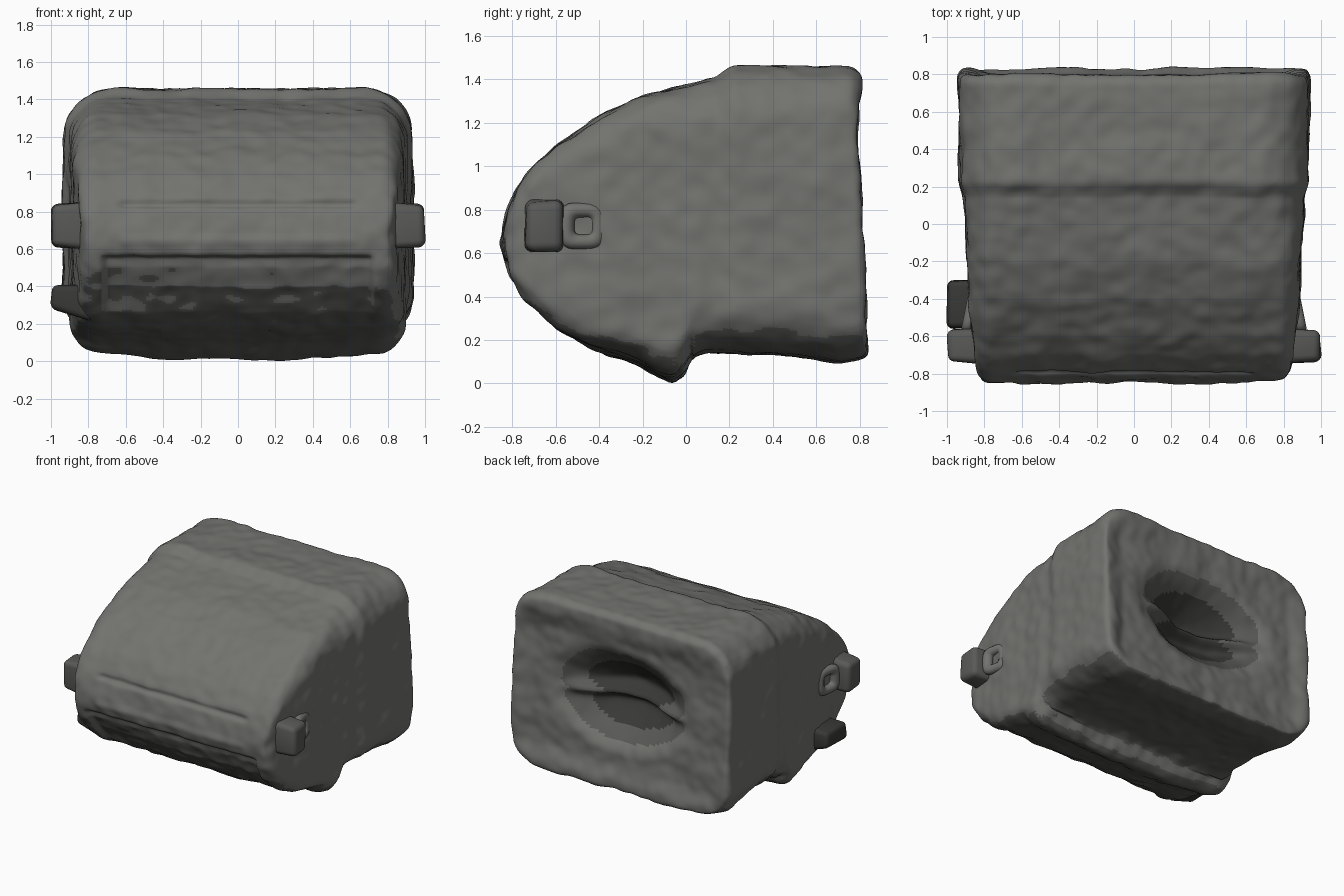
import bpy, bmesh, math
from mathutils import Vector, noise

if "Cube" in bpy.data.objects:
    bpy.data.objects.remove(bpy.data.objects["Cube"])

# Side-view outlines as (y, value): roof, underside, half width, corner radius
TOP = [(-.842, .70), (-.82, .80), (-.78, .89), (-.7, 1.0), (-.6, 1.09), (-.4, 1.225), (-.2, 1.32),
       (0, 1.37), (.15, 1.405), (.22, 1.455), (.76, 1.455), (.80, 1.42)]
BOT = [(-.842, .60), (-.81, .49), (-.74, .38), (-.6, .25), (-.45, .17), (-.22, .09), (-.13, .03),
       (-.06, .0), (-.01, .04), (.03, .13), (.1, .15), (.4, .14), (.7, .10), (.80, .13)]
HALF = [(-.842, .80), (-.78, .84), (-.4, .88), (.15, .91), (.22, .93), (.77, .938), (.80, .92)]
RAD = [(-.842, .06), (-.6, .11), (-.1, .17), (.22, .25), (.80, .25)]


def material(name, r, g, b):
    m = bpy.data.materials.new(name)
    m.diffuse_color = (r, g, b, 1)
    m.use_nodes = True
    m.node_tree.nodes["Principled BSDF"].inputs["Base Color"].default_value = m.diffuse_color
    return m


STONE = material("stone", .17, .17, .16)
SHADE = material("shaded_stone", .10, .10, .095)
DARK = material("dark_stone", .04, .04, .037)


def interp(table, t):
    for (a, va), (b, vb) in zip(table, table[1:]):
        if t <= b:
            return va + (vb - va) * max(0, (t - a) / (b - a))
    return table[-1][1]


def smooth(a, b, t):
    t = min(1, max(0, (t - a) / (b - a)))
    return t * t * (3 - 2 * t)


def bell(t, width):
    return math.exp(-(t / width) ** 2)


def section(y):
    """Rounded-rectangle cross-section of the housing at depth y."""
    zt, zb, h = interp(TOP, y), interp(BOT, y), interp(HALF, y)
    r = min(interp(RAD, y), (zt - zb) * .48)
    pts = []
    for k, (sx, zc) in enumerate([(1, zt - r), (-1, zt - r), (-1, zb + r), (1, zb + r)]):
        for i in range(9):
            a = math.pi / 2 * (k + i / 8)
            pts.append((sx * (h - r) + r * math.cos(a), y, zc + r * math.sin(a)))
    return pts


def bake(ob):
    """Replace an object's mesh with its modified result."""
    dg = bpy.context.evaluated_depsgraph_get()
    me = bpy.data.meshes.new_from_object(ob.evaluated_get(dg))
    ob.modifiers.clear()
    ob.data = me
    return me


def displace(me, func):
    """Move every vertex to func(position, normal), writing all at once."""
    pairs = [(v.co.copy(), v.normal.copy()) for v in me.vertices]
    me.vertices.foreach_set("co", [c for p, n in pairs for c in func(p, n)])
    me.update()


def worn(p, n):
    return p + n * (noise.noise(p * 4) * .014 + noise.noise(p * 11) * .009)


def finish(ob, *mats):
    ob.data.materials.clear()
    for m in mats:
        ob.data.materials.append(m)
    ob.data.polygons.foreach_set("use_smooth", [True] * len(ob.data.polygons))


def new_object(name, bm):
    bmesh.ops.recalc_face_normals(bm, faces=bm.faces)
    me = bpy.data.meshes.new(name)
    bm.to_mesh(me)
    bm.free()
    ob = bpy.data.objects.new(name, me)
    bpy.context.collection.objects.link(ob)
    return ob


# Main housing: loft of cross-sections, then an even mesh for the worn surface
bm = bmesh.new()
ys = sorted({t[0] for t in TOP + BOT + HALF} | {round(-.84 + .04 * i, 3) for i in range(41)})
rings = [[bm.verts.new(p) for p in section(y)] for y in ys]
for a, b in zip(rings, rings[1:]):
    for i in range(len(a)):
        j = (i + 1) % len(a)
        bm.faces.new((a[i], a[j], b[j], b[i]))
bm.faces.new(rings[0])
bm.faces.new(rings[-1])
body = new_object("housing", bm)
mod = body.modifiers.new("even", 'REMESH')
mod.mode = 'VOXEL'
mod.voxel_size = .018
mod = body.modifiers.new("soften", 'SMOOTH')
mod.iterations = 3
me = bake(body)


def details(p, n):
    x, y, z = p
    q = p.copy()
    # Nose: upper crease, lip and recessed lower panel
    if n.y < -.25 and y < -.3:
        inside = 1 - smooth(.60, .66, abs(x))
        panel = (1 - smooth(.69, .74, abs(x))) * smooth(.12, .42, z) * (1 - smooth(.54, .575, z))
        q += n * ((.014 * bell(z - .645, .03) - .02 * bell(z - .84, .016)) * inside - .035 * panel)
    # Underside lip fades towards the sides
    if y < .03:
        q.z += .04 * smooth(.3, .9, abs(x)) * (1 - smooth(.04, .25, z))
    # Back face: leaning wall, soft wide hollow with a ledge across it
    if y > .70:
        q.y += .03 * (1 - smooth(.15, 1.3, z)) * smooth(.70, .77, y)
    if y > .77 and n.y > .5:
        r = math.hypot(x / .66, (z - .80) / .42)
        hollow = .28 * (1 - smooth(.1, 1.0, r))
        ledge = .11 * bell(z - .78, .045) * (1 - smooth(.4, .9, r))
        dish = .03 * (1 - smooth(.75, .9, abs(x))) * smooth(.18, .32, z) * (1 - smooth(1.2, 1.36, z))
        q.y -= max(0, hollow - ledge) + dish
    return q


displace(me, worn)
displace(me, details)
finish(body, STONE, SHADE, DARK)
for f in me.polygons:
    c = f.center
    # Darker stone in the hollow and under the belly
    if abs(c.x) < .64 and .4 < c.z < 1.2 and c.y > .4 and c.y < .75:
        f.material_index = 2 if c.y < .66 else 1
    elif f.normal.z < -.6:
        f.material_index = 1


def lug(name, lo, hi, taper=1.0, lift=0.0, mat=SHADE):
    """Worn rounded block; outer end scaled by taper, its underside raised by lift."""
    lo, hi = Vector(lo), Vector(hi)
    c, s = (lo + hi) / 2, hi - lo
    out = 1 if c.x > 0 else -1
    bm = bmesh.new()
    bmesh.ops.create_cube(bm, size=1)
    for v in bm.verts:
        outer = v.co.x * out > 0
        k = taper if outer else 1
        up = lift if outer and v.co.z < 0 else 0
        v.co = c + Vector((v.co.x * s.x, v.co.y * s.y * k, v.co.z * s.z * k + up))
    bmesh.ops.bevel(bm, geom=bm.edges[:], offset=.035, segments=4, profile=.5, affect='EDGES')
    ob = new_object(name, bm)
    displace(ob.data, worn)
    finish(ob, mat)


def loop(name, side):
    """Squarish ring lying against the side wall, rising towards the peg."""
    bm = bmesh.new()
    ring = []
    for i in range(32):
        a = math.tau * i / 32
        ca, sa = math.cos(a), math.sin(a)
        square = (ca ** 4 + sa ** 4) ** -.25
        row = []
        for j in range(10):
            b = math.tau * j / 10
            r = (.073 + .034 * math.cos(b)) * square
            y = -.475 + r * ca
            x = .873 + .035 * math.sin(b) - .2 * (y + .475)
            row.append(bm.verts.new((side * x, y, .725 + r * sa)))
        ring.append(row)
    for i in range(32):
        for j in range(10):
            k, m = (i + 1) % 32, (j + 1) % 10
            bm.faces.new((ring[i][j], ring[k][j], ring[k][m], ring[i][m]))
    finish(new_object(name, bm), STONE)


# Side pivots: a peg and ring on each side
for side, label in ((1, "right"), (-1, "left")):
    x0, x1 = sorted((side * .80, side * .995))
    lug(label + "_peg", (x0, -.745, .60), (x1, -.56, .85), .88)
    loop(label + "_ring", side)

# Lower tab on the left only
lug("left_lower_tab", (-1.0, -.56, .21), (-.78, -.30, .41), 1.0, .07, DARK)
